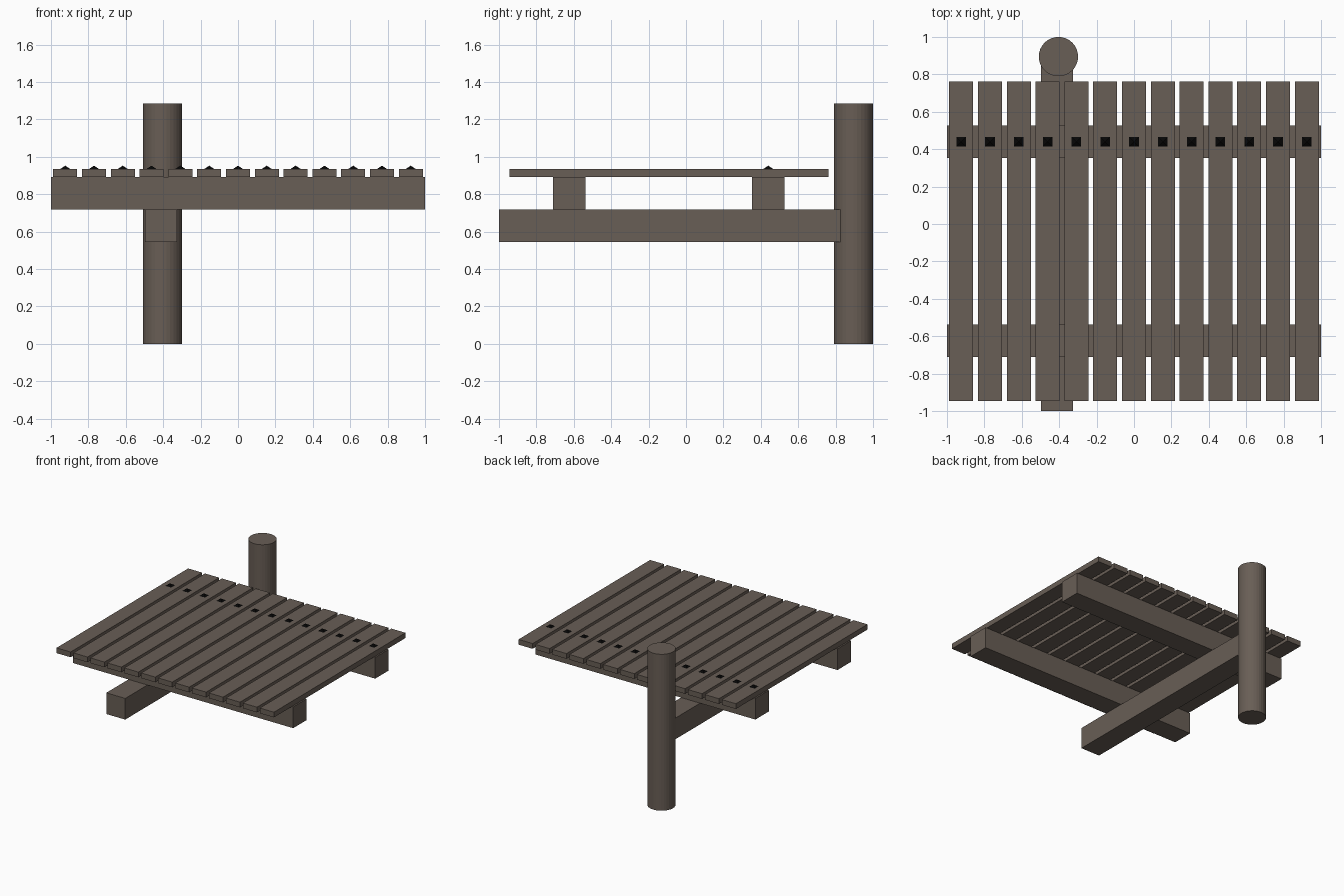
import bpy, math

if "Cube" in bpy.data.objects:
    bpy.data.objects.remove(bpy.data.objects["Cube"])

def material(name, rgb):
    m = bpy.data.materials.new(name)
    m.diffuse_color = (*rgb, 1)
    m.use_nodes = True
    m.node_tree.nodes["Principled BSDF"].inputs["Base Color"].default_value = m.diffuse_color
    return m

wood = material("weathered_wood", (0.14, 0.112, 0.092))
iron = material("black_iron", (0.002, 0.002, 0.002))

def box(name, x, y, z):
    """Box from (min, max) ranges."""
    bpy.ops.mesh.primitive_cube_add(size=1, location=[(a + b) / 2 for a, b in (x, y, z)])
    o = bpy.context.object
    o.name = name
    o.scale = [b - a for a, b in (x, y, z)]
    bpy.ops.object.transform_apply(location=False, rotation=False, scale=True)
    o.data.materials.append(wood)
    return o

# Round upright post
bpy.ops.mesh.primitive_cylinder_add(vertices=32, radius=0.105, depth=1.285,
                                    location=(-0.404, 0.895, 0.6425))
post = bpy.context.object
post.name = "post"
post.data.materials.append(wood)

# Long beam running out from the post
box("support_beam", (-0.497, -0.325), (-1.0, 0.86), (0.545, 0.719))

# Two cross beams under the planks
box("front_cross_beam", (-1, 1), (-0.712, -0.538), (0.719, 0.893))
box("back_cross_beam", (-1, 1), (0.353, 0.527), (0.719, 0.893))

# Planks, each with one pyramid nail head
for i in range(13):
    x = -0.924 + 0.154 * i
    box(f"plank_{i + 1}", (x - 0.064, x + 0.064), (-0.945, 0.763), (0.893, 0.936))
    bpy.ops.mesh.primitive_cone_add(vertices=4, radius1=0.027 * math.sqrt(2), radius2=0,
                                    depth=0.018, location=(x, 0.44, 0.944),
                                    rotation=(0, 0, math.pi / 4))
    nail = bpy.context.object
    nail.name = f"nail_{i + 1}"
    nail.data.materials.append(iron)
